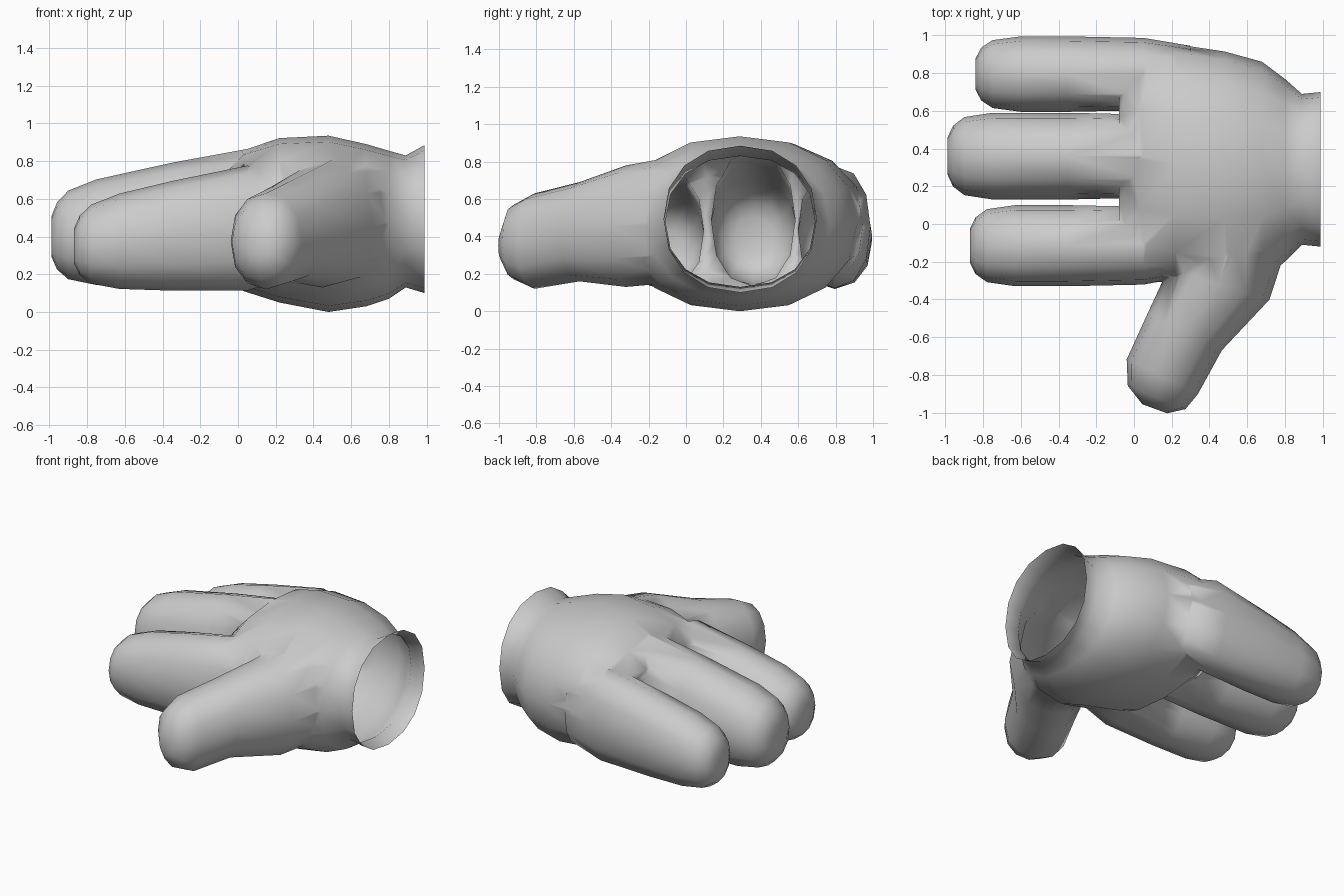
import bpy, bmesh
from math import sin, cos, pi, radians, copysign

cube = bpy.data.objects.get("Cube")
if cube:
    bpy.data.objects.remove(cube)

# One plain fabric colour
grey = bpy.data.materials.new("glove grey")
grey.use_nodes = True
grey.diffuse_color = (0.6, 0.6, 0.6, 1)
grey.node_tree.nodes["Principled BSDF"].inputs["Base Color"].default_value = (0.6, 0.6, 0.6, 1)


def loft(name, rings, sides, power=2.2):
    """Closed skin over upright rounded rings: x, y, half width, low z, high z, turn."""
    bm = bmesh.new()
    loops = []
    for x, y, w, low, high, turn in rings:
        loop = []
        for i in range(sides):
            a = 2 * pi * i / sides
            u = copysign(abs(cos(a)) ** (2 / power), cos(a)) * w
            v = copysign(abs(sin(a)) ** (2 / power), sin(a))
            t = radians(turn)
            loop.append(bm.verts.new((x + u * cos(t), y + u * sin(t),
                                      (low + high) / 2 + v * (high - low) / 2)))
        loops.append(loop)
    for a, b in zip(loops, loops[1:]):
        for i in range(sides):
            j = (i + 1) % sides
            bm.faces.new((a[i], a[j], b[j], b[i]))
    bm.faces.new(loops[0])
    bm.faces.new(loops[-1])
    bmesh.ops.recalc_face_normals(bm, faces=bm.faces)
    mesh = bpy.data.meshes.new(name)
    bm.to_mesh(mesh)
    bm.free()
    mesh.materials.append(grey)
    obj = bpy.data.objects.new(name, mesh)
    bpy.context.collection.objects.link(obj)
    return obj


def finger(name, tip, y, w, tip_z, base_z):
    """Straight finger along x, rounded at the tip and buried in the palm."""
    def ring(x, scale, inset=0):
        t = min(1, (x - tip) / (0.05 - tip))
        low, high = [p + (q - p) * t for p, q in zip(tip_z, base_z)]
        mid, half = (low + high) / 2, (high - low) / 2
        return (x, y, w * scale, mid - half * scale, mid + half * scale, 90)
    return loft(name, [ring(tip, 0.42), ring(tip + 0.03, 0.7), ring(tip + 0.09, 0.9),
                       ring(tip + 0.24, 1), ring(-0.35, 1), ring(0.05, 0.96),
                       ring(0.3, 0.75)], 12)


# Palm, narrowing to the wrist and flaring into the cuff
palm_spans = [(-0.08, -0.2, 0.88, 0.2, 0.74), (0.03, -0.29, 0.97, 0.11, 0.86),
              (0.22, -0.32, 0.955, 0.05, 0.922), (0.48, -0.34, 0.915, 0.0, 0.935),
              (0.68, -0.3, 0.86, 0.03, 0.89), (0.8, -0.2, 0.77, 0.07, 0.855),
              (0.89, -0.11, 0.69, 0.13, 0.83), (0.99, -0.12, 0.7, 0.1, 0.885)]
glove = loft("glove", [(x, (a + b) / 2, (b - a) / 2, low, high, 90)
                       for x, a, b, low, high in palm_spans], 16)

# Three fingers and the thumb
parts = [
    finger("front_finger", -0.87, -0.115, 0.215, (0.13, 0.57), (0.1, 0.79)),
    finger("middle_finger", -0.99, 0.36, 0.23, (0.15, 0.65), (0.12, 0.88)),
    finger("back_finger", -0.84, 0.795, 0.2, (0.13, 0.57), (0.11, 0.79)),
    loft("thumb", [(0.11, -0.98, 0.07, 0.27, 0.43, -20), (0.12, -0.92, 0.165, 0.17, 0.57, -22),
                   (0.15, -0.81, 0.21, 0.12, 0.63, -26), (0.27, -0.57, 0.22, 0.16, 0.69, -27),
                   (0.45, -0.32, 0.28, 0.13, 0.78, -17), (0.52, -0.1, 0.29, 0.15, 0.82, -5)], 12),
]

# Weld the parts into one skin
for part in parts:
    union = glove.modifiers.new("weld", 'BOOLEAN')
    union.operation = 'UNION'
    union.solver = 'EXACT'
    union.object = part
bpy.context.view_layer.update()
skin = bpy.data.meshes.new_from_object(glove.evaluated_get(bpy.context.evaluated_depsgraph_get()))
glove.modifiers.clear()
glove.data = skin
for part in parts:
    bpy.data.objects.remove(part)

# Open the cuff and soften the seams
bm = bmesh.new()
bm.from_mesh(skin)
bmesh.ops.delete(bm, geom=[f for f in bm.faces if f.calc_center_median().x > 0.985], context='FACES')
bmesh.ops.remove_doubles(bm, verts=bm.verts, dist=0.012)
bmesh.ops.triangulate(bm, faces=bm.faces)
for f in bm.faces:
    f.smooth = True
    f.material_index = 0
bm.to_mesh(skin)
bm.free()
